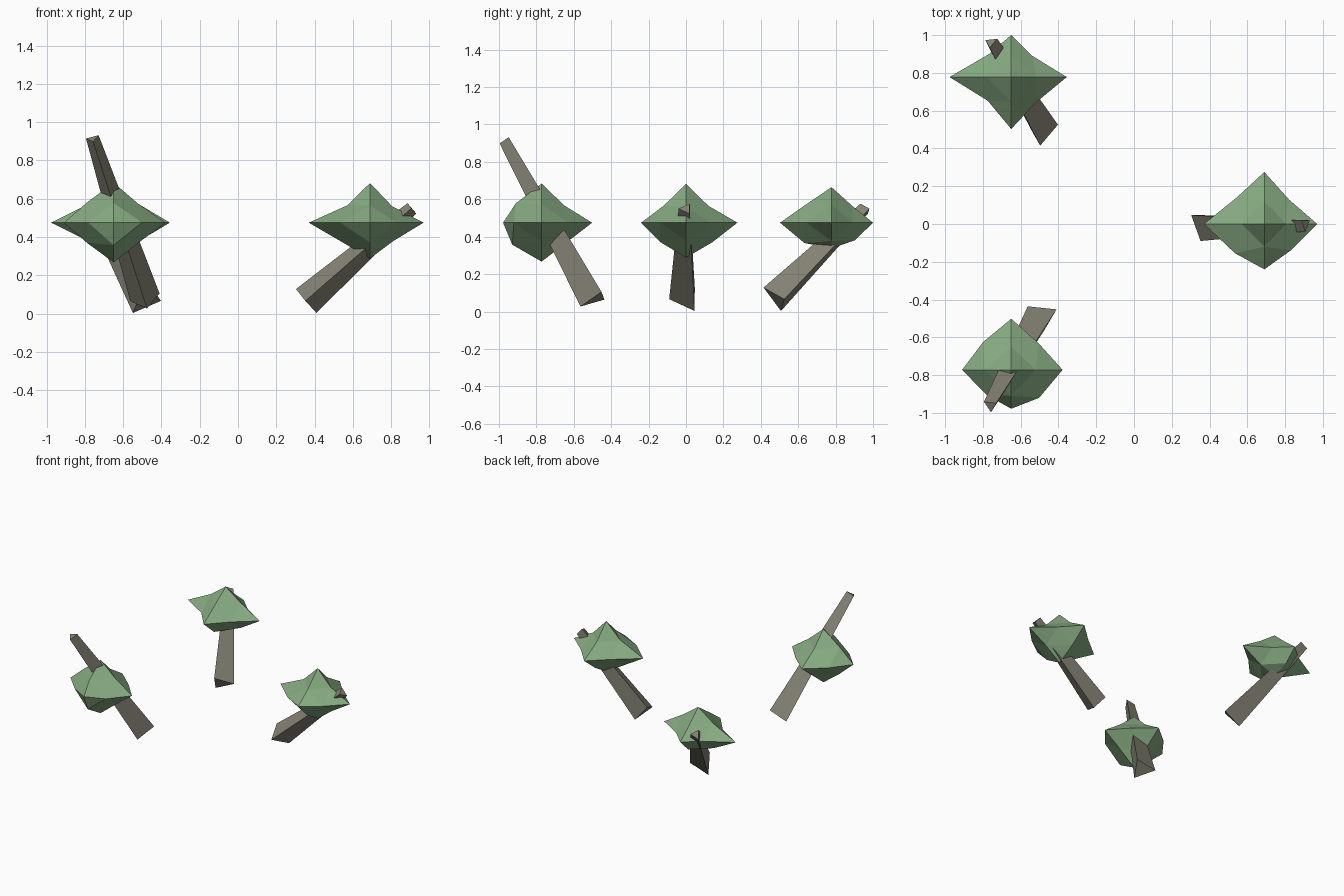
import bpy
import bmesh
from mathutils import Vector, Matrix
from math import radians

if "Cube" in bpy.data.objects:
    bpy.data.objects.remove(bpy.data.objects["Cube"])


def material(name, color):
    m = bpy.data.materials.new(name)
    m.diffuse_color = color
    m.use_nodes = True
    m.node_tree.nodes["Principled BSDF"].inputs["Base Color"].default_value = m.diffuse_color
    return m


LEAF = material("leaf_green", (0.24, 0.40, 0.22, 1))
BARK = material("bark", (0.24, 0.23, 0.18, 1))


def make_object(name, verts, faces, mat):
    bm = bmesh.new()
    vs = [bm.verts.new(v) for v in verts]
    for f in faces:
        bm.faces.new([vs[i] for i in f])
    bmesh.ops.recalc_face_normals(bm, faces=bm.faces)
    me = bpy.data.meshes.new(name)
    bm.to_mesh(me)
    bm.free()
    me.materials.append(mat)
    ob = bpy.data.objects.new(name, me)
    bpy.context.collection.objects.link(ob)
    return ob


def foliage(name, center, axis, xy, xz, yz):
    """Octahedron split once; axis = (+x,-x,+y,-y,+z,-z) lengths,
    xy/xz/yz = edge-point offsets in sign order ++, +-, -+, --."""
    squash = 0.75
    pts, ids = [], {}

    def add(key, p):
        ids[key] = len(pts)
        pts.append(Vector(center) + Vector(p))

    for a in range(3):
        for k, s in enumerate((1, -1)):
            p, key = [0, 0, 0], [0, 0, 0]
            p[a], key[a] = s * axis[2 * a + k], s
            add(tuple(key), p)
    signs = [(1, 1), (1, -1), (-1, 1), (-1, -1)]
    for (a, b), radii in (((0, 1), xy), ((0, 2), xz), ((1, 2), yz)):
        for (sa, sb), r in zip(signs, radii):
            key = [0, 0, 0]
            key[a], key[b] = sa, sb
            add(tuple(key), (key[0] * r, key[1] * r, key[2] * r * squash))

    faces = []
    for sx, sy in signs:
        for sz in (1, -1):
            x, y, z = ids[sx, 0, 0], ids[0, sy, 0], ids[0, 0, sz]
            m, n, o = ids[sx, sy, 0], ids[sx, 0, sz], ids[0, sy, sz]
            faces += [(x, m, n), (y, m, o), (z, n, o), (m, n, o)]
    return make_object(name, pts, faces, LEAF)


def trunk(name, base, top_center, taper=0.43):
    """Three-sided tapered trunk from a base triangle to a smaller top."""
    base = [Vector(v) for v in base]
    mid = sum(base, Vector()) / 3
    top = [Vector(top_center) + (v - mid) * taper for v in base]
    faces = [(0, 1, 2), (3, 4, 5)]
    faces += [(i, (i + 1) % 3, (i + 1) % 3 + 3, i + 3) for i in range(3)]
    return make_object(name, base + top, faces, BARK)


# Leaning trunks: the back one is the right one turned a third of a circle
right_base = [(0.352, -0.09, 0.066), (0.41, 0.046, 0.003), (0.303, 0.047, 0.128)]
right_top = (0.908, 0.0, 0.55)
trunk("right_trunk", right_base, right_top)
pivot = Vector((-0.203, 0, 0))
turn = Matrix.Translation(pivot) @ Matrix.Rotation(radians(120), 4, 'Z') @ Matrix.Translation(-pivot)
trunk("back_trunk", [turn @ Vector(v) for v in right_base], turn @ Vector(right_top))
trunk("front_trunk",
      [(-0.563, -0.436, 0.064), (-0.41, -0.452, 0.105), (-0.476, -0.564, 0.027)],
      (-0.76, -0.962, 0.915))

# Leaf crowns
foliage("right_crown", (0.69, 0, 0.475), (0.28, 0.32, 0.275, 0.24, 0.207, 0.187),
        (0.13, 0.14, 0.143, 0.155), (0.115, 0.125, 0.12, 0.14), (0.12, 0.14, 0.12, 0.138))
foliage("back_crown", (-0.65, 0.778, 0.475), (0.294, 0.327, 0.222, 0.275, 0.19, 0.138),
        (0.112, 0.133, 0.12, 0.125), (0.13, 0.13, 0.13, 0.13), (0.115, 0.125, 0.133, 0.145))
foliage("front_crown", (-0.65, -0.772, 0.475), (0.272, 0.26, 0.27, 0.206, 0.209, 0.208),
        (0.143, 0.148, 0.148, 0.132), (0.13, 0.135, 0.14, 0.14), (0.122, 0.137, 0.138, 0.157))
